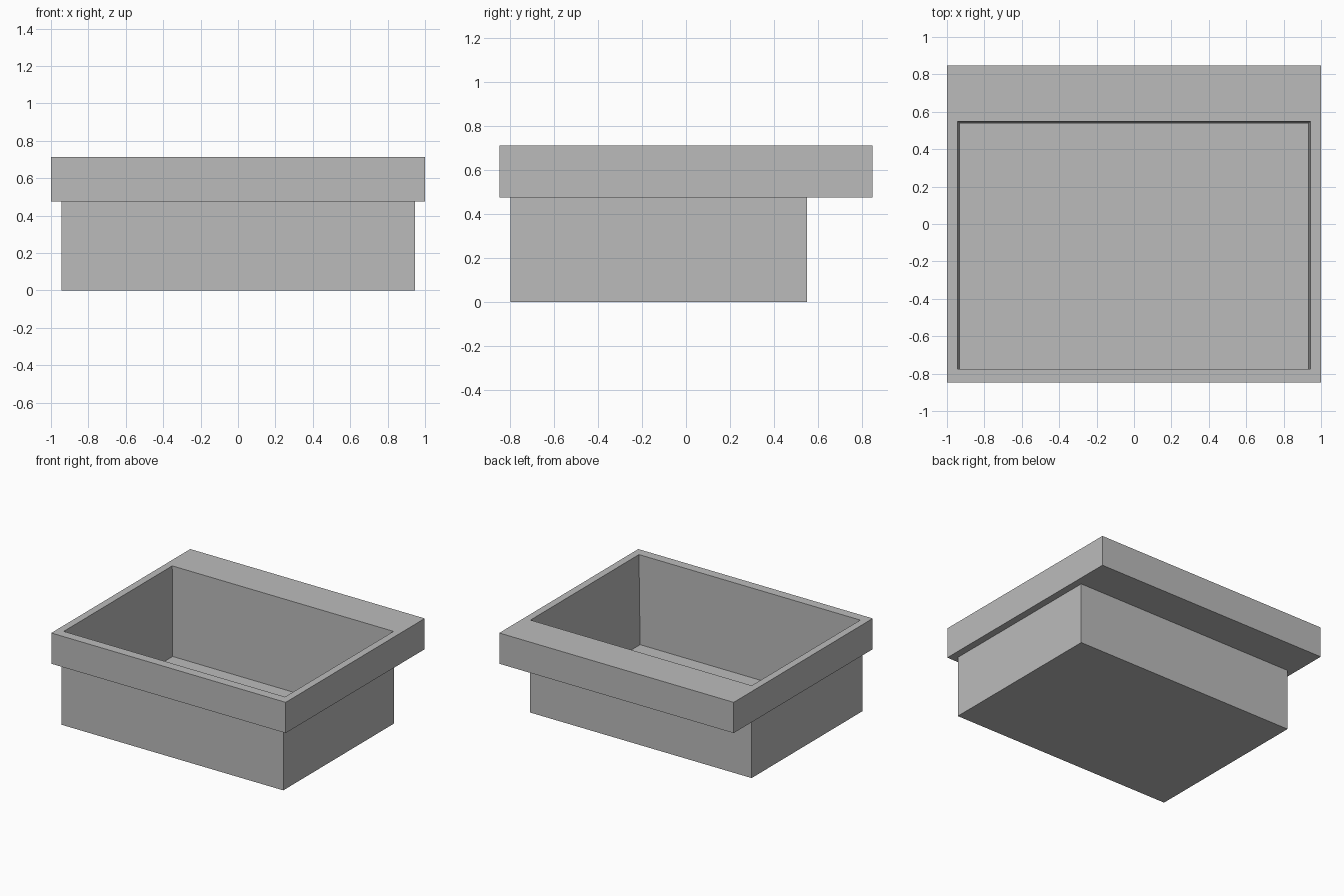
import bpy
import bmesh

cube = bpy.data.objects.get("Cube")
if cube:
    bpy.data.objects.remove(cube, do_unlink=True)

# One plain grey finish
grey = bpy.data.materials.new("plain grey")
grey.use_nodes = True
colour = (0.5, 0.5, 0.5, 1)
grey.diffuse_color = colour
grey.node_tree.nodes["Principled BSDF"].inputs["Base Color"].default_value = colour

# Rectangles as (half width, front y, back y)
RIM = (1.0, -0.847, 0.847)
BODY = (0.945, -0.798, 0.55)
MOUTH = (0.944, -0.775, 0.547)
FLOOR = (0.934, -0.775, 0.537)
RIM_TOP, RIM_BASE, FLOOR_Z = 0.712, 0.475, 0.02


def ring(bm, rect, z):
    w, front, back = rect
    corners = ((-w, front), (w, front), (w, back), (-w, back))
    return [bm.verts.new((x, y, z)) for x, y in corners]


def loft(bm, rings):
    """Join successive rectangles with four-sided bands."""
    for a, b in zip(rings, rings[1:]):
        for i in range(4):
            j = (i + 1) % 4
            bm.faces.new((a[i], a[j], b[j], b[i]))


# Sink: closed base, stepped rim and slightly tapered basin in one shell
bm = bmesh.new()
sections = [(BODY, 0), (BODY, RIM_BASE), (RIM, RIM_BASE),
            (RIM, RIM_TOP), (MOUTH, RIM_TOP), (FLOOR, FLOOR_Z)]
rings = [ring(bm, rect, z) for rect, z in sections]
loft(bm, rings)
bm.faces.new(rings[0])
bm.faces.new(rings[-1])
bmesh.ops.recalc_face_normals(bm, faces=bm.faces)

mesh = bpy.data.meshes.new("sink_basin")
bm.to_mesh(mesh)
bm.free()
mesh.materials.append(grey)
basin = bpy.data.objects.new("sink_basin", mesh)
bpy.context.collection.objects.link(basin)
